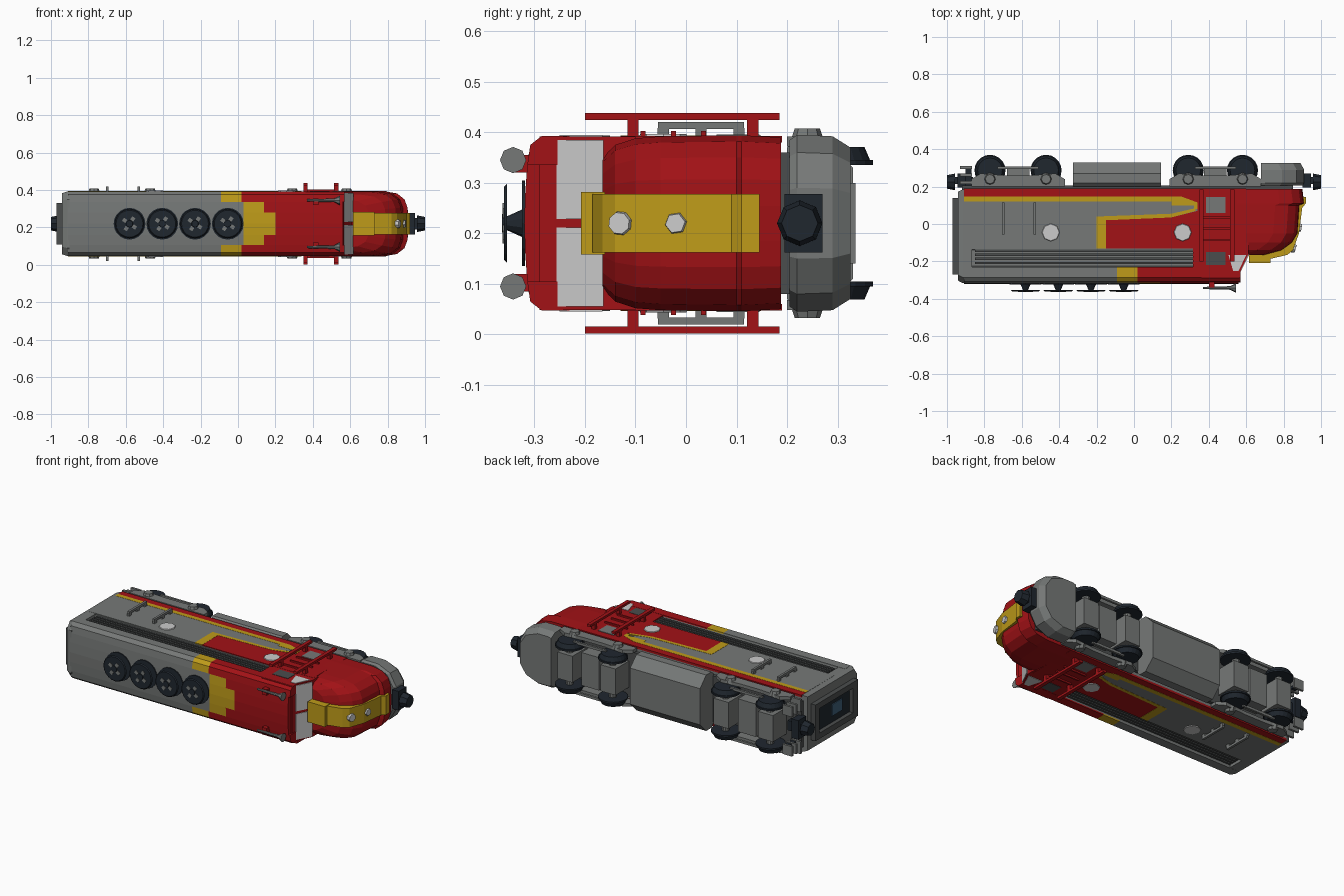
import bpy, bmesh, math
from mathutils import Vector, Matrix

# Locomotive lying on its side: length on x, roof towards -y, width on z (w = z - ZC)
ZC = 0.22

def material(name, c):
    m = bpy.data.materials.new(name)
    m.diffuse_color = (*c, 1)
    return m

RED = material("red", (0.36, 0.006, 0.008))
YEL = material("yellow", (0.52, 0.33, 0.01))
GREY = material("grey", (0.18, 0.19, 0.185))
DGREY = material("dark_grey", (0.07, 0.075, 0.075))
DARK = material("near_black", (0.014, 0.02, 0.028))
WHITE = material("pale", (0.65, 0.65, 0.65))
BLUE = material("rear_glass", (0.05, 0.12, 0.2))

def finish(name, bm, mat):
    bmesh.ops.recalc_face_normals(bm, faces=bm.faces)
    me = bpy.data.meshes.new(name)
    bm.to_mesh(me)
    bm.free()
    me.materials.append(mat)
    ob = bpy.data.objects.new(name, me)
    bpy.context.collection.objects.link(ob)
    return ob

def loft(name, rings, mat, mirror=False):
    """Skin closed rings of (x, y, w); mirror adds the copy on the other side."""
    bm = bmesh.new()
    for s in ((1, -1) if mirror else (1,)):
        vs = [[bm.verts.new((x, y, ZC + s * w)) for x, y, w in r] for r in rings]
        n = len(vs[0])
        for a, b in zip(vs, vs[1:]):
            for i in range(n):
                bm.faces.new((a[i], a[(i + 1) % n], b[(i + 1) % n], b[i]))
        bm.faces.new(vs[0])
        bm.faces.new(vs[-1])
    return finish(name, bm, mat)

def prism_x(name, pts, x0, x1, mat, mirror=False):
    return loft(name, [[(x, y, w) for y, w in pts] for x in (x0, x1)], mat, mirror)

def prism_w(name, pts, w0, w1, mat, mirror=False):
    return loft(name, [[(x, y, w) for x, y in pts] for w in (w0, w1)], mat, mirror)

def box(name, x0, x1, y0, y1, w0, w1, mat, mirror=False):
    return prism_w(name, [(x0, y0), (x1, y0), (x1, y1), (x0, y1)], w0, w1, mat, mirror)

def cyl(name, c, r1, r2, depth, axis, mat, n=12):
    """Cone or cylinder centred on c = (x, y, w), r1 at the start of the axis."""
    bm = bmesh.new()
    rot = Vector((0, 0, 1)).rotation_difference(Vector(axis)).to_matrix().to_4x4()
    bmesh.ops.create_cone(bm, cap_ends=True, segments=n, radius1=r1, radius2=r2, depth=depth,
                          matrix=Matrix.Translation((c[0], c[1], ZC + c[2])) @ rot)
    return finish(name, bm, mat)

# Body core, with the louvre band recessed
core = [(0.185, 0.168), (-0.135, 0.168), (-0.14, 0.155), (-0.225, 0.155), (-0.23, 0.165), (-0.29, 0.165)]
core += [(y, -w) for y, w in reversed(core)]
prism_x("body_core", core, -0.91, 0.56, GREY)

# Roof, split in stepped colour zones
zones = {
    "edge": ([(-0.23, 0.173), (-0.285, 0.173), (-0.308, 0.155), (-0.314, 0.115), (-0.23, 0.115)], -0.09, 0.02, 0.57),
    "mid": ([(-0.28, 0.115), (-0.314, 0.115), (-0.318, 0.06), (-0.28, 0.06)], 0.03, 0.14, 0.56),
    "centre": ([(-0.28, 0.06), (-0.318, 0.06), (-0.32, 0.0), (-0.28, 0.0)], 0.03, 0.2, 0.56)}
for k, (pts, a, b, end) in zones.items():
    prism_x("roof_grey_" + k, pts, -0.91, a, GREY, True)
    prism_x("roof_yellow_" + k, pts, a, b, YEL, True)
    prism_x("roof_red_" + k, pts, b, end, RED, True)

# Tapered rear end, gangway frame and door
def rear_ring(x, k):
    p = [(0.185, 0.172), (-0.285, 0.172), (-0.316, 0.13)]
    p += [(y, -w) for y, w in reversed(p)]
    return [(x, (y + 0.06) * k - 0.06, w * k) for y, w in p]
loft("rear_end", [rear_ring(-0.9, 1), rear_ring(-0.915, 1), rear_ring(-0.94, 0.95)], GREY)
box("gangway_side", -0.97, -0.93, -0.27, 0.14, 0.075, 0.11, DGREY, True)
box("gangway_top", -0.97, -0.93, -0.27, -0.22, -0.075, 0.075, DGREY)
box("gangway_sill", -0.97, -0.93, 0.1, 0.14, -0.075, 0.075, DGREY)
box("rear_door", -0.945, -0.93, -0.22, 0.1, -0.075, 0.075, DARK)
box("rear_door_window", -0.95, -0.94, -0.15, -0.05, -0.035, 0.035, BLUE)

# Side livery panels
def side(name, pts, mat, w=0.173):
    prism_w(name, pts, 0.16, w, mat, True)
side("side_grey", [(-0.91, -0.13), (-0.2, -0.13), (-0.2, 0.035), (0.2, 0.05), (0.29, 0.08),
                   (0.29, 0.1), (0.2, 0.12), (-0.91, 0.12)], GREY)
side("side_red_sill", [(-0.91, 0.148), (0.6, 0.148), (0.6, 0.19), (-0.91, 0.19)], RED)
side("side_yellow_upper", [(-0.91, 0.12), (0.2, 0.12), (0.2, 0.1), (0.32, 0.1), (0.32, 0.08), (0.34, 0.08),
                           (0.34, 0.115), (0.25, 0.148), (-0.91, 0.148)], YEL, 0.174)
side("side_yellow_lower", [(-0.2, -0.13), (-0.15, -0.13), (-0.15, 0.02), (0.2, 0.035), (0.33, 0.07),
                           (0.33, 0.085), (0.2, 0.055), (-0.2, 0.04)], YEL, 0.174)
side("side_red", [(-0.15, -0.13), (0.6, -0.13), (0.6, 0.15), (0.25, 0.15), (0.34, 0.1), (0.34, 0.07),
                  (0.2, 0.035), (-0.15, 0.02)], RED)
for i in range(4):
    y = -0.215 + 0.022 * i
    box(f"louvre_{i}", -0.85, 0.33, y, y + 0.013, 0.15, 0.167, DGREY, True)
for x in (-0.88, 0.345):
    box("louvre_post", x - 0.03, x + 0.015, -0.235, -0.13, 0.15, 0.172, GREY if x < 0 else RED, True)

# Portholes
for x in (-0.445, 0.26):
    for s in (1, -1):
        cyl("porthole", (x, -0.045, s * 0.173), 0.05, 0.045, 0.008, (0, 0, s), WHITE, 8)

# Cab front, doors and windows
prism_w("cab", [(0.36, -0.29), (0.565, -0.29), (0.565, -0.26), (0.612, -0.16), (0.612, -0.1), (0.36, -0.1)],
        -0.172, 0.172, RED)
prism_w("windscreen", [(0.569, -0.256), (0.617, -0.163), (0.6, -0.163), (0.555, -0.256)], 0.008, 0.165, WHITE, True)
prism_w("cab_side_window", [(0.53, -0.25), (0.56, -0.25), (0.6, -0.165), (0.505, -0.165)], 0.16, 0.175, WHITE, True)
box("cab_door_window", 0.385, 0.49, -0.22, -0.15, 0.16, 0.174, DGREY, True)
box("cab_door_panel", 0.385, 0.49, 0.06, 0.145, 0.16, 0.176, GREY, True)
for y in (-0.09, -0.03, 0.03):
    box("cab_step", 0.37, 0.52, y, y + 0.01, 0.17, 0.182, RED, True)

# Rounded nose, lofted from outlines stacked by height
def nose_ring(y, xf, h):
    p = [(0.55, 1), (xf - 0.13, 1), (xf - 0.06, 0.93), (xf - 0.02, 0.75), (xf - 0.004, 0.5), (xf, 0.2)]
    p += [(x, -k) for x, k in reversed(p)]
    return [(x, y, k * h) for x, k in p]
loft("nose", [nose_ring(*r) for r in ((0.188, 0.9, 0.17), (0.11, 0.91, 0.174), (0.1, 0.885, 0.174),
     (-0.05, 0.875, 0.172), (-0.1, 0.845, 0.168), (-0.14, 0.79, 0.155), (-0.165, 0.7, 0.13))], RED)
prism_w("nose_band", [(0.66, -0.185), (0.735, -0.185), (0.82, -0.165), (0.85, -0.14), (0.882, -0.05),
        (0.9, 0.09), (0.92, 0.11), (0.92, 0.145), (0.84, 0.145), (0.8, -0.1), (0.66, -0.14)], -0.058, 0.058, YEL)
box("nose_band_top", 0.615, 0.73, -0.208, -0.16, -0.062, 0.062, YEL)
cyl("headlight_upper", (0.855, -0.13, 0), 0.026, 0.022, 0.02, (1, -0.3, 0), WHITE, 8)
cyl("headlight_lower", (0.886, -0.02, 0), 0.024, 0.02, 0.02, (1, -0.15, 0), WHITE, 6)

# Roof fans
for i in range(4):
    x = -0.58 + 0.175 * i
    cyl("fan_well", (x, -0.321, 0), 0.085, 0.085, 0.006, (0, -1, 0), DARK, 20)
    cyl("fan_stem", (x, -0.338, 0), 0.03, 0.012, 0.04, (0, -1, 0), DARK, 10)
    cyl("fan_disc", (x, -0.357, 0), 0.078, 0.072, 0.006, (0, -1, 0), DARK, 20)
    cyl("fan_hub", (x, -0.361, 0), 0.02, 0.018, 0.006, (0, -1, 0), DARK, 10)
    for j in range(4):
        bl = box("fan_blade", 0.02, 0.042, -0.363, -0.355, -0.01, 0.01, GREY)
        bl.data.transform(Matrix.Translation((x, 0, ZC)) @ Matrix.Rotation(j * math.pi / 2 + 0.6, 4, 'Y')
                          @ Matrix.Translation((0, 0, -ZC)))

# Horns
for s in (1, -1):
    cyl("horn_pipe", (0.45, -0.342, s * 0.125), 0.006, 0.01, 0.16, (1, 0, 0), GREY, 8)
    cyl("horn_bell", (0.53, -0.342, s * 0.125), 0.01, 0.026, 0.03, (1, 0, 0), GREY, 8)
    box("horn_mount", 0.4, 0.43, -0.34, -0.3, s * 0.1, s * 0.135, RED)

# Grab rails: red at the cab, grey at the rear
def rail(x, y0, y1, posts, wo, t, mat):
    box("grab_rail", x - t, x + t, y0, y1, wo - 0.014, wo, mat, True)
    for y in posts:
        box("grab_rail_post", x - t, x + t, y - 0.011, y + 0.011, 0.165, wo - 0.012, mat, True)
for x in (0.36, 0.525):
    rail(x, -0.2, 0.185, (-0.105, 0.132), 0.218, 0.011, RED)
for x in (-0.7, -0.53):
    rail(x, -0.055, 0.115, (-0.045, 0.03, 0.105), 0.2, 0.007, GREY)

# Trucks with wheels
for xa, xb in ((-0.77, -0.47), (0.29, 0.58)):
    xm = (xa + xb) / 2
    box("truck_centre", xm - 0.06, xm + 0.06, 0.19, 0.3, -0.1, 0.1, GREY)
    prism_w("truck_frame", [(xa - 0.1, 0.2), (xb + 0.1, 0.2), (xb + 0.1, 0.24), (xb + 0.05, 0.27), (xm + 0.07, 0.26),
            (xm - 0.07, 0.26), (xa - 0.05, 0.27), (xa - 0.1, 0.24)], 0.152, 0.172, GREY, True)
    box("brake_rod", xm - 0.11, xm + 0.11, 0.295, 0.308, 0.145, 0.16, GREY, True)
    for x in (xa, xb):
        cyl("axle", (x, 0.29, 0), 0.022, 0.022, 0.3, (0, 0, 1), GREY, 10)
        box("motor", x - 0.05, x + 0.05, 0.2, 0.335, -0.08, 0.08, GREY)
        for s in (1, -1):
            cyl("wheel", (x, 0.287, s * 0.137), 0.078, 0.066, 0.028, (0, 0, s), DARK, 20)
            cyl("wheel_flange", (x, 0.287, s * 0.12), 0.083, 0.083, 0.01, (0, 0, s), DARK, 20)
            cyl("axle_box", (x, 0.24, s * 0.172), 0.035, 0.025, 0.03, (0, 0, s), GREY, 8)

# Fuel tank, underframe, front pilot and rear steps
tank = [(0.2, 0.15), (0.22, 0.17), (0.27, 0.17), (0.33, 0.11)]
tank += [(y, -w) for y, w in reversed(tank)]
prism_x("fuel_tank", tank, -0.325, 0.145, GREY)
box("underframe", -0.92, 0.85, 0.18, 0.205, -0.14, 0.14, DGREY)
def pilot_ring(y, xf, h):
    p = [(0.68, 0.96), (0.7, 1), (xf - 0.12, 1), (xf - 0.04, 0.8), (xf, 0.4)]
    p += [(x, -k) for x, k in reversed(p)]
    return [(x, y, k * h) for x, k in p]
loft("pilot", [pilot_ring(*r) for r in ((0.205, 0.9, 0.165), (0.22, 0.91, 0.175), (0.29, 0.91, 0.172), (0.325, 0.89, 0.15))], GREY)
for y, w in ((0.215, 0.165), (0.255, 0.15), (0.295, 0.15)):
    box("rear_step", -0.93, -0.865, y, y + 0.014, 0.09, w, GREY, True)
box("rear_step_bracket", -0.9, -0.87, 0.2, 0.305, 0.095, 0.11, DARK, True)

# Couplers
for s in (1, -1):
    box("coupler_bar", s * 0.86, s * 0.965, 0.215, 0.25, -0.03, 0.03, DARK)
    cyl("coupler_head", (s * 0.978, 0.225, 0), 0.045, 0.036, 0.044, (s, 0, 0), DARK, 8)
    box("coupler_plate", s * 0.9, s * 0.945, 0.195, 0.27, -0.058, 0.058, DARK)
